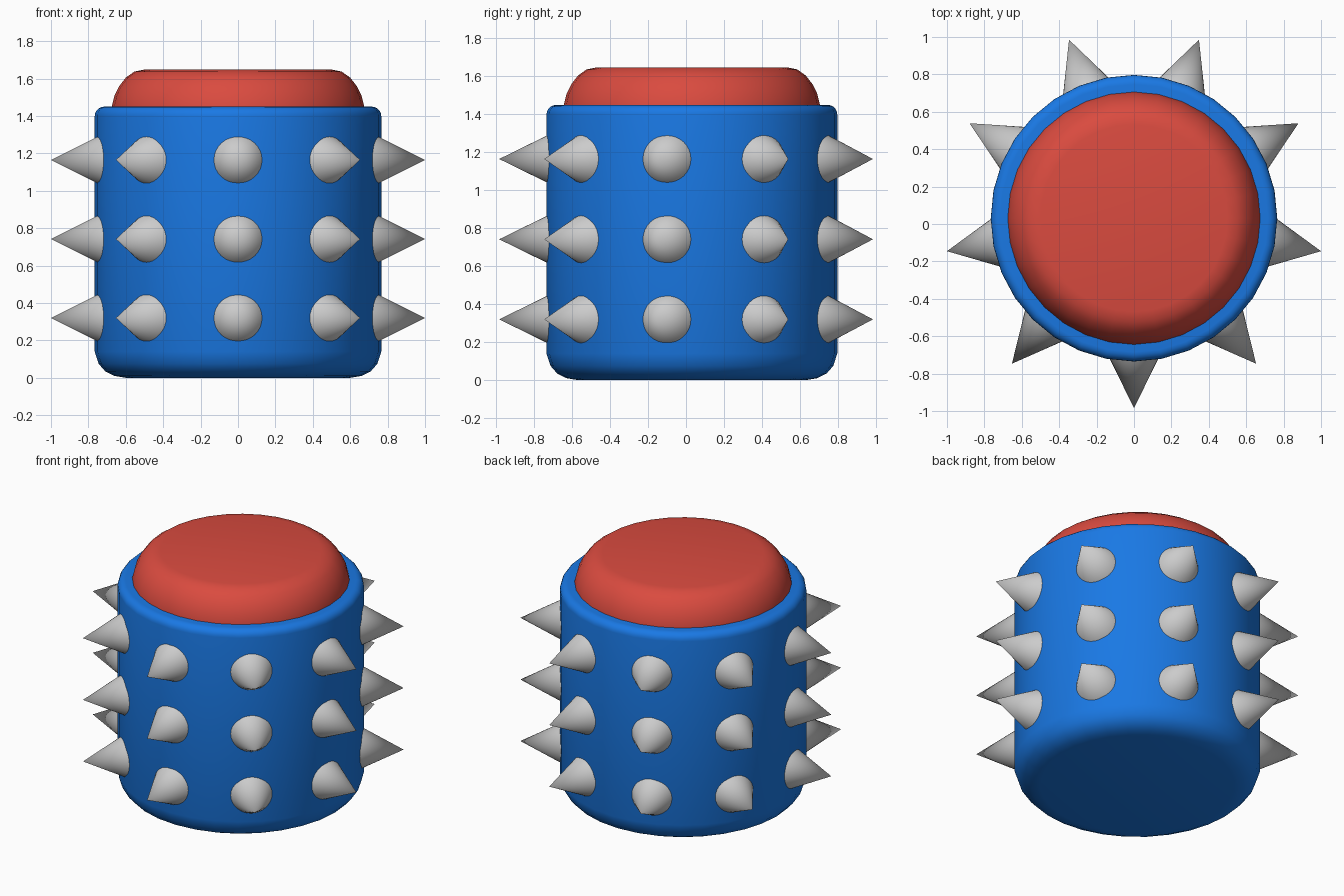
import bpy, bmesh
from math import radians, cos, sin, pi
from mathutils import Vector, Matrix

if "Cube" in bpy.data.objects:
    bpy.data.objects.remove(bpy.data.objects["Cube"])

CY = 0.031          # body axis sits slightly behind the origin
SEGS = 32


def material(name, rgb):
    m = bpy.data.materials.new(name)
    m.diffuse_color = (*rgb, 1)
    m.use_nodes = True
    m.node_tree.nodes["Principled BSDF"].inputs["Base Color"].default_value = m.diffuse_color
    return m


def arc(r, z, rad, a0, a1, n=5):
    """Rounded corner of a profile, centred on (r, z)."""
    steps = [radians(a0 + (a1 - a0) * i / n) for i in range(n + 1)]
    return [(r + rad * cos(a), z + rad * sin(a)) for a in steps]


def finish(name, bm, mat=None, angle=35):
    bmesh.ops.recalc_face_normals(bm, faces=bm.faces)
    me = bpy.data.meshes.new(name)
    bm.to_mesh(me)
    bm.free()
    ob = bpy.data.objects.new(name, me)
    bpy.context.collection.objects.link(ob)
    if mat:
        me.materials.append(mat)
    bpy.ops.object.select_all(action='DESELECT')
    ob.select_set(True)
    bpy.context.view_layer.objects.active = ob
    bpy.ops.object.shade_smooth_by_angle(angle=radians(angle))
    return ob


def lathe(name, profile, mat):
    """Closed solid of revolution with flat end caps."""
    bm = bmesh.new()
    rings = [[bm.verts.new((r * cos(2 * pi * i / SEGS), CY + r * sin(2 * pi * i / SEGS), z))
              for i in range(SEGS)] for r, z in profile]
    for a, b in zip(rings, rings[1:]):
        for i in range(SEGS):
            j = (i + 1) % SEGS
            bm.faces.new((a[i], a[j], b[j], b[i]))
    bm.faces.new(rings[0])
    bm.faces.new(rings[-1])
    return finish(name, bm, mat)


blue = material("blue", (0.01, 0.19, 0.78))
red = material("red", (0.70, 0.07, 0.05))

# Drum body: wide rounding at the base, tight rounding at the rim
body = [(0.60, 0.0), (0.66, 0.01), (0.71, 0.035), (0.745, 0.075), (0.766, 0.14)]
lathe("body", body + arc(0.716, 1.40, 0.05, 0, 90), blue)

# Domed cushion on top
lathe("top_button", [(0.678, 1.40), (0.675, 1.45), (0.66, 1.51), (0.635, 1.56),
                     (0.60, 1.605), (0.555, 1.637), (0.50, 1.648)], red)

# Three rows of nine spikes
bm = bmesh.new()
BASE, TIP = 0.71, 1.0154
for z in (0.32, 0.742, 1.165):
    for k in range(9):
        turn = Matrix.Rotation(radians(-90 + 40 * k), 4, 'Z')
        lay = Matrix.Rotation(pi / 2, 4, 'Y')
        mid = Matrix.Translation(Vector(((BASE + TIP) / 2, 0, 0)))
        bmesh.ops.create_cone(bm, cap_ends=True, segments=SEGS, radius1=0.15, radius2=0,
                              depth=TIP - BASE,
                              matrix=Matrix.Translation((0, CY, z)) @ turn @ mid @ lay)
finish("spikes", bm)
